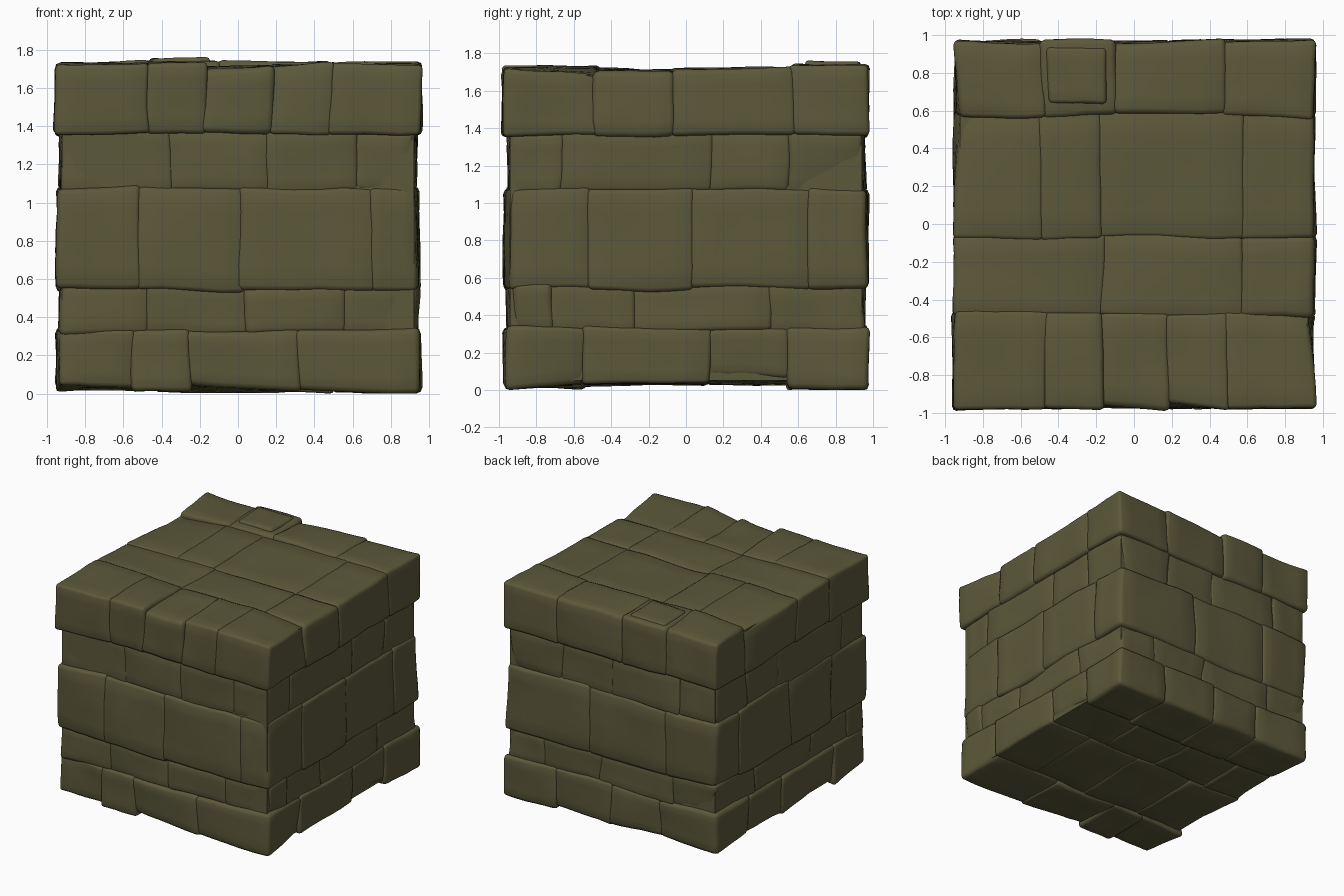
import bpy, bmesh, random
from mathutils import Vector, noise

if "Cube" in bpy.data.objects:
    bpy.data.objects.remove(bpy.data.objects["Cube"])

random.seed(8)
stone = bpy.data.materials.new("mossy stone")
stone.diffuse_color = (0.107, 0.099, 0.043, 1)
stone.use_nodes = True
stone.node_tree.nodes["Principled BSDF"].inputs["Base Color"].default_value = stone.diffuse_color

X, Y, TOP = 0.965, 0.985, 1.735

# Courses: name, bottom, top, inset, rows of (y start, y end, height change, x joints)
COURSES = [
    ("bottom_course", 0.0, 0.325, 0.006, [
        (-Y, -0.55, 0.005, [-0.55, -0.26, 0.32]),
        (-0.55, 0.12, 0.02, [-0.48, 0.05, 0.55]),
        (0.12, 0.55, 0.025, [-0.6, -0.1, 0.4]),
        (0.55, Y, 0.005, [-0.45, 0.0, 0.5])]),
    ("low_course", 0.325, 0.555, 0.022, [
        (-Y, -0.72, 0, [-0.48, 0.04, 0.55]),
        (-0.72, -0.28, 0, [-0.5, 0.5]),
        (-0.28, 0.45, 0, [-0.5, 0.5]),
        (0.45, Y, 0, [-0.55, 0.1, 0.6])]),
    ("middle_course", 0.555, 1.065, 0.01, [
        (-Y, -0.52, 0, [-0.52, 0.02, 0.7]),
        (-0.52, 0.02, 0, [-0.5, 0.5]),
        (0.02, 0.66, 0, [-0.5, 0.5]),
        (0.66, Y, 0, [-0.5, 0.2])]),
    ("upper_course", 1.065, 1.37, 0.024, [
        (-Y, -0.67, 0, [-0.36, 0.16, 0.62]),
        (-0.67, 0.13, 0, [-0.5, 0.5]),
        (0.13, 0.55, 0, [-0.5, 0.5]),
        (0.55, Y, 0, [-0.6, 0.0, 0.45])]),
    ("top_course", 1.37, TOP, 0.0, [
        (-Y, -0.48, -0.003, [-0.47, -0.17, 0.18, 0.48]),
        (-0.48, -0.07, -0.016, [-0.17, 0.57]),
        (-0.07, 0.58, -0.012, [-0.5, -0.18, 0.57]),
        (0.58, Y, 0.008, [-0.48, -0.1, 0.48])]),
]
LOW, HIGH = Vector((-X, -Y, 0)), Vector((X, Y, TOP))


def add_box(lo, hi):
    b = bmesh.new()
    bmesh.ops.create_cube(b, size=1)
    for v in b.verts:
        v.co = Vector([hi[i] if v.co[i] > 0 else lo[i] for i in range(3)])
    return b


def merge(bm, b):
    bmesh.ops.recalc_face_normals(b, faces=b.faces[:])
    temp = bpy.data.meshes.new("brick")
    b.to_mesh(temp)
    b.free()
    bm.from_mesh(temp)
    bpy.data.meshes.remove(temp)


def add_brick(bm, lo, hi, inset, dz=0):
    """Rounded, crooked stone; joint sides overlap, rim corners are worn back."""
    b = add_box(lo, hi)
    for v in b.verts:
        # Direction of each outer surface this corner lies on
        out = [(v.co[i] >= HIGH[i] - 1e-4) - (v.co[i] <= LOW[i] + 1e-4) for i in range(3)]
        worn = sum(map(abs, out)) >= 2 and random.random() < 0.4
        for i in range(3):
            if out[i]:
                v.co[i] -= out[i] * random.uniform(0, 0.016)
                if i < 2:
                    v.co[i] -= out[i] * inset
                else:
                    v.co[i] += dz
                if worn:
                    v.co[i] -= out[i] * random.uniform(0.01, 0.04)
            else:
                side = 1 if v.co[i] > (lo[i] + hi[i]) / 2 else -1
                v.co[i] += side * 0.012 + random.uniform(-0.008, 0.008)
    bmesh.ops.bevel(b, geom=b.edges[:], offset=random.uniform(0.02, 0.034),
                    segments=2, profile=0.5, affect='EDGES')
    long_edges = [e for e in b.edges if e.calc_length() > 0.09]
    bmesh.ops.subdivide_edges(b, edges=long_edges, cuts=4, use_grid_fill=True)
    seed = Vector((random.random() * 0.5, 0, 0))
    for v in b.verts:
        v.co += noise.noise_vector(v.co * 2.2 + seed) * 0.017
        v.co += noise.noise_vector(v.co * 7) * 0.006
        v.co.z = max(v.co.z, 0.0)
    merge(bm, b)


def finish(bm, name, smooth=True):
    for f in bm.faces:
        f.smooth = smooth
    mesh = bpy.data.meshes.new(name)
    bm.to_mesh(mesh)
    bm.free()
    mesh.materials.append(stone)
    bpy.context.collection.objects.link(bpy.data.objects.new(name, mesh))


# Brick courses; the hidden middle stones are skipped
for name, z0, z1, inset, rows in COURSES:
    bm = bmesh.new()
    outer = name in ("bottom_course", "top_course")
    for y0, y1, dz, joints in rows:
        cuts = [-X] + joints + [X]
        for x0, x1 in zip(cuts, cuts[1:]):
            rim = abs(y0) == Y or abs(y1) == Y or abs(x0) == X or abs(x1) == X
            if outer or rim:
                add_brick(bm, Vector((x0, y0, z0)), Vector((x1, y1, z1)), inset, dz)
    # Tilted stones rising at the back rim
    if name == "top_course":
        add_brick(bm, Vector((-0.45, 0.64, 1.5)), Vector((-0.15, 0.93, 1.745)), 0, 0.012)
    finish(bm, name)

# Mortar core closing the joints
bm = bmesh.new()
merge(bm, add_box(Vector((-0.92, -0.94, 0.05)), Vector((0.92, 0.94, 1.685))))
finish(bm, "mortar_core", False)
